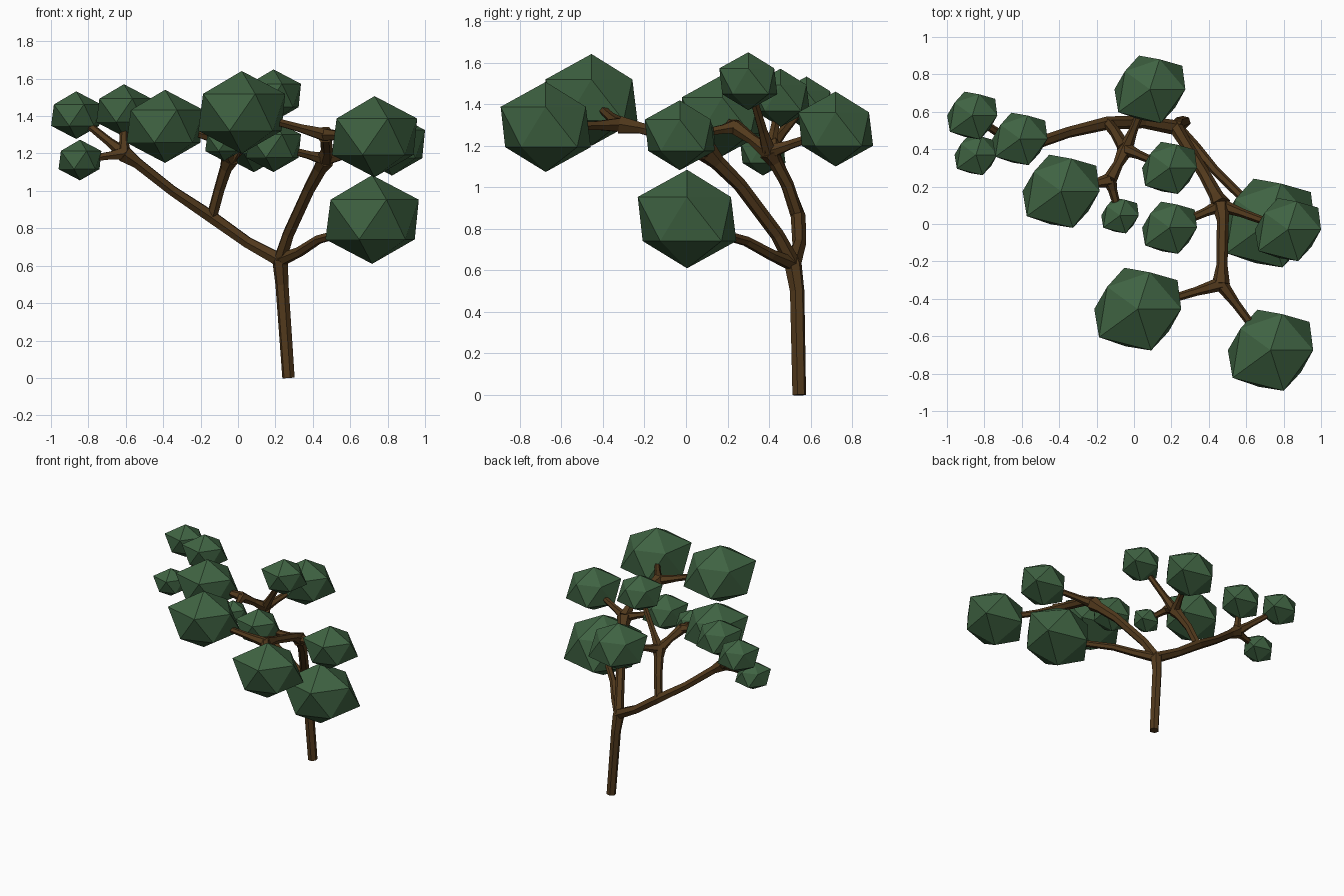
import bpy, bmesh, math
from mathutils import Vector

if "Cube" in bpy.data.objects:
    bpy.data.objects.remove(bpy.data.objects["Cube"])

def material(name, color):
    m = bpy.data.materials.new(name)
    m.diffuse_color = color
    m.use_nodes = True
    m.node_tree.nodes["Principled BSDF"].inputs["Base Color"].default_value = m.diffuse_color
    return m

BARK = material("bark", (0.085, 0.042, 0.012, 1))
LEAF = material("leaf", (0.05, 0.125, 0.055, 1))

def branch(name, pts):
    """Six-sided tapering limb through (x, y, z, radius) points."""
    cu = bpy.data.curves.new(name, 'CURVE')
    cu.dimensions = '3D'
    cu.bevel_depth = 1.0
    cu.bevel_resolution = 1
    cu.use_fill_caps = True
    sp = cu.splines.new('POLY')
    sp.points.add(len(pts) - 1)
    for p, (x, y, z, r) in zip(sp.points, pts):
        p.co = (x, y, z, 1)
        p.radius = r
    sp.use_smooth = False
    tmp = bpy.data.objects.new(name + "_curve", cu)
    bpy.context.collection.objects.link(tmp)
    me = bpy.data.meshes.new_from_object(
        tmp.evaluated_get(bpy.context.evaluated_depsgraph_get()))
    bpy.data.objects.remove(tmp)
    me.materials.clear()
    me.materials.append(BARK)
    for f in me.polygons:
        f.use_smooth = False
        f.material_index = 0
    ob = bpy.data.objects.new(name, me)
    bpy.context.collection.objects.link(ob)

# Radial unevenness of the leaf clump, one factor per 36 degrees
UNEVEN = [1.0, 1.13, 0.89, 1.0, 0.87, 1.0, 1.1, 0.9, 1.0, 0.88]

def clump(name, x, y, z, r):
    """Squashed, slightly uneven icosahedron."""
    bm = bmesh.new()
    bmesh.ops.create_icosphere(bm, subdivisions=1, radius=1)
    for v in bm.verts:
        if abs(v.co.z) < 0.9:
            k = UNEVEN[round(math.degrees(math.atan2(v.co.y, v.co.x)) / 36) % 10]
            v.co.x *= k
            v.co.y *= k
        v.co = Vector((v.co.x * r, v.co.y * r, v.co.z * r * 0.85))
    me = bpy.data.meshes.new(name)
    bm.to_mesh(me)
    bm.free()
    me.materials.append(LEAF)
    ob = bpy.data.objects.new(name, me)
    ob.location = (x, y, z)
    bpy.context.collection.objects.link(ob)

# Leaf clumps: x, y, z, radius
CLUMPS = [
    (0.085, 0.72, 1.28, 0.212), (-0.865, 0.58, 1.405, 0.15),
    (-0.845, 0.37, 1.165, 0.128), (-0.61, 0.455, 1.43, 0.165),
    (-0.39, 0.175, 1.345, 0.23), (-0.075, 0.045, 1.255, 0.112),
    (0.19, 0.30, 1.51, 0.164), (0.19, -0.02, 1.24, 0.164),
    (0.717, 0.005, 0.847, 0.279), (0.823, -0.03, 1.25, 0.198),
    (0.02, -0.455, 1.42, 0.26), (0.73, -0.675, 1.29, 0.255)]
for i, c in enumerate(CLUMPS):
    clump(f"leaf_clump_{i + 1}", *c)

# Trunk and main limbs
A = (0.225, 0.515, 0.63)
B = (-0.14, 0.54, 0.86)
C = (-0.61, 0.41, 1.20)
D = (-0.045, 0.40, 1.17)
E = (-0.13, 0.235, 1.29)
F = (0.465, 0.10, 1.17)
G = (0.465, -0.32, 1.30)
branch("trunk", [(0.27, 0.545, 0, .034), (0.235, 0.535, 0.5, .036), (*A, .043), (0.222, 0.51, 0.66, .03)])
branch("left_limb", [(*A, .04), (0.05, 0.545, 0.725, .033), (*B, .036), (-0.35, 0.49, 1.0, .03),
                     (-0.54, 0.425, 1.15, .032), (*C, .05)])
branch("middle_limb", [(*B, .03), (-0.1, 0.49, 1.01, .03), (-0.065, 0.43, 1.12, .034), (*D, .05)])
branch("middle_front_limb", [(*D, .042), (-0.085, 0.32, 1.23, .027), (*E, .038)])
branch("right_limb", [(*A, .038), (0.27, 0.44, 0.77, .033), (0.38, 0.26, 1.01, .033),
                      (0.44, 0.15, 1.12, .038), (*F, .055)])
branch("front_limb", [(*F, .048), (0.475, 0.02, 1.22, .032), (0.47, -0.22, 1.285, .03), (*G, .048)])
branch("low_right_branch", [(*A, .036), (0.33, 0.41, 0.675, .028), (0.43, 0.29, 0.74, .025),
                            (0.717, 0.005, 0.82, .022)])

# Twigs running from a fork into a leaf clump
TWIGS = [(D, 0), (C, 1), (C, 2), (C, 3), (E, 4), (E, 5), (D, 6), (F, 7), (F, 9), (G, 10), (G, 11)]
for fork, i in TWIGS:
    a, b = Vector(fork), Vector(CLUMPS[i][:3])
    m = a.lerp(b, 0.3)
    branch(f"twig_{i + 1}", [(*a, .038), (*m, .024), (*b, .018)])
